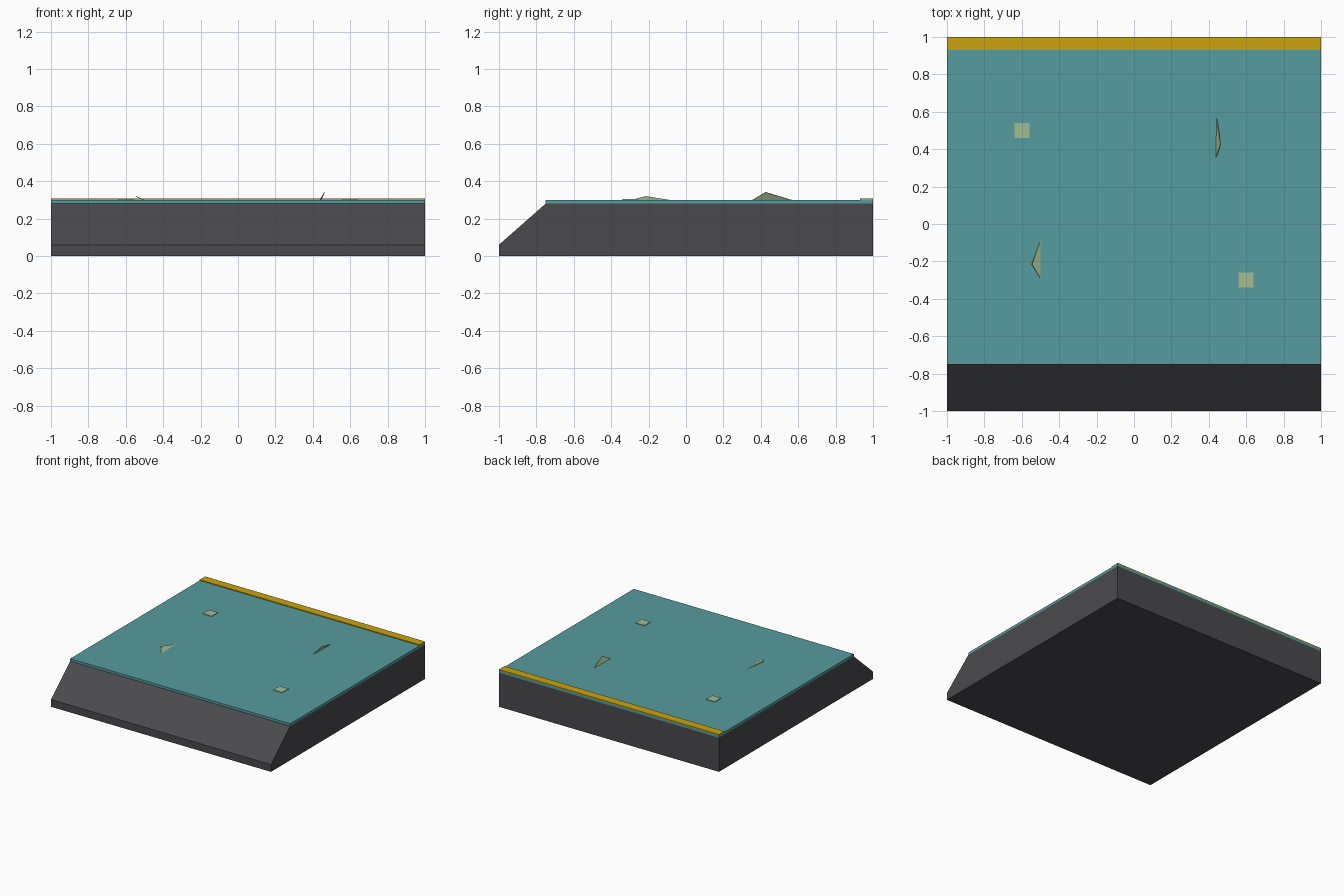
import bpy, bmesh

if "Cube" in bpy.data.objects:
    bpy.data.objects.remove(bpy.data.objects["Cube"])


def srgb(r, g, b):
    f = lambda c: c / 12.92 if c <= 0.04045 else ((c + 0.055) / 1.055) ** 2.4
    return (f(r / 255), f(g / 255), f(b / 255), 1)


def material(name, rgb):
    m = bpy.data.materials.new(name)
    m.diffuse_color = srgb(*rgb)
    m.use_nodes = True
    m.node_tree.nodes["Principled BSDF"].inputs["Base Color"].default_value = m.diffuse_color
    return m


dark = material("dark grey", (74, 73, 77))
teal = material("teal", (86, 156, 159))
yellow = material("yellow", (204, 164, 14))
sage = material("pale sage", (164, 188, 145))


def prism(name, points, offset, mat):
    """Extrude a flat polygon by an offset vector."""
    bm = bmesh.new()
    face = bm.faces.new([bm.verts.new(p) for p in points])
    ext = bmesh.ops.extrude_face_region(bm, geom=[face])
    bmesh.ops.translate(bm, vec=offset, verts=[v for v in ext["geom"] if isinstance(v, bmesh.types.BMVert)])
    bmesh.ops.recalc_face_normals(bm, faces=bm.faces)
    mesh = bpy.data.meshes.new(name)
    bm.to_mesh(mesh)
    bm.free()
    mesh.materials.append(mat)
    ob = bpy.data.objects.new(name, mesh)
    bpy.context.collection.objects.link(ob)
    return ob


def plate(name, x0, x1, y0, y1, z0, z1, mat):
    return prism(name, [(x0, y0, z0), (x1, y0, z0), (x1, y1, z0), (x0, y1, z0)], (0, 0, z1 - z0), mat)


# Base block with sloped front
profile = [(-1, 0), (1, 0), (1, 0.28), (-0.75, 0.28), (-1, 0.06)]
prism("base_block", [(-1, y, z) for y, z in profile], (2, 0, 0), dark)

# Top slab and rear edge stripe
plate("top_slab", -1, 1, -0.75, 1, 0.28, 0.30, teal)
plate("rear_stripe", -1, 1, 0.93, 1, 0.30, 0.307, yellow)

# Small square chips lying on the slab
for i, (x, y) in enumerate([(-0.6, 0.5), (0.6, -0.3)]):
    plate(f"square_chip_{i + 1}", x - 0.04, x + 0.04, y - 0.04, y + 0.04, 0.30, 0.305, sage)

# Thin leaning shards
prism("shard_right", [(0.437, 0.355, 0.30), (0.442, 0.565, 0.30), (0.461, 0.425, 0.342)], (0.003, 0, -0.002), sage)
prism("shard_left", [(-0.5, -0.29, 0.30), (-0.5, -0.09, 0.30), (-0.545, -0.215, 0.32)], (-0.002, 0, -0.003), sage)
